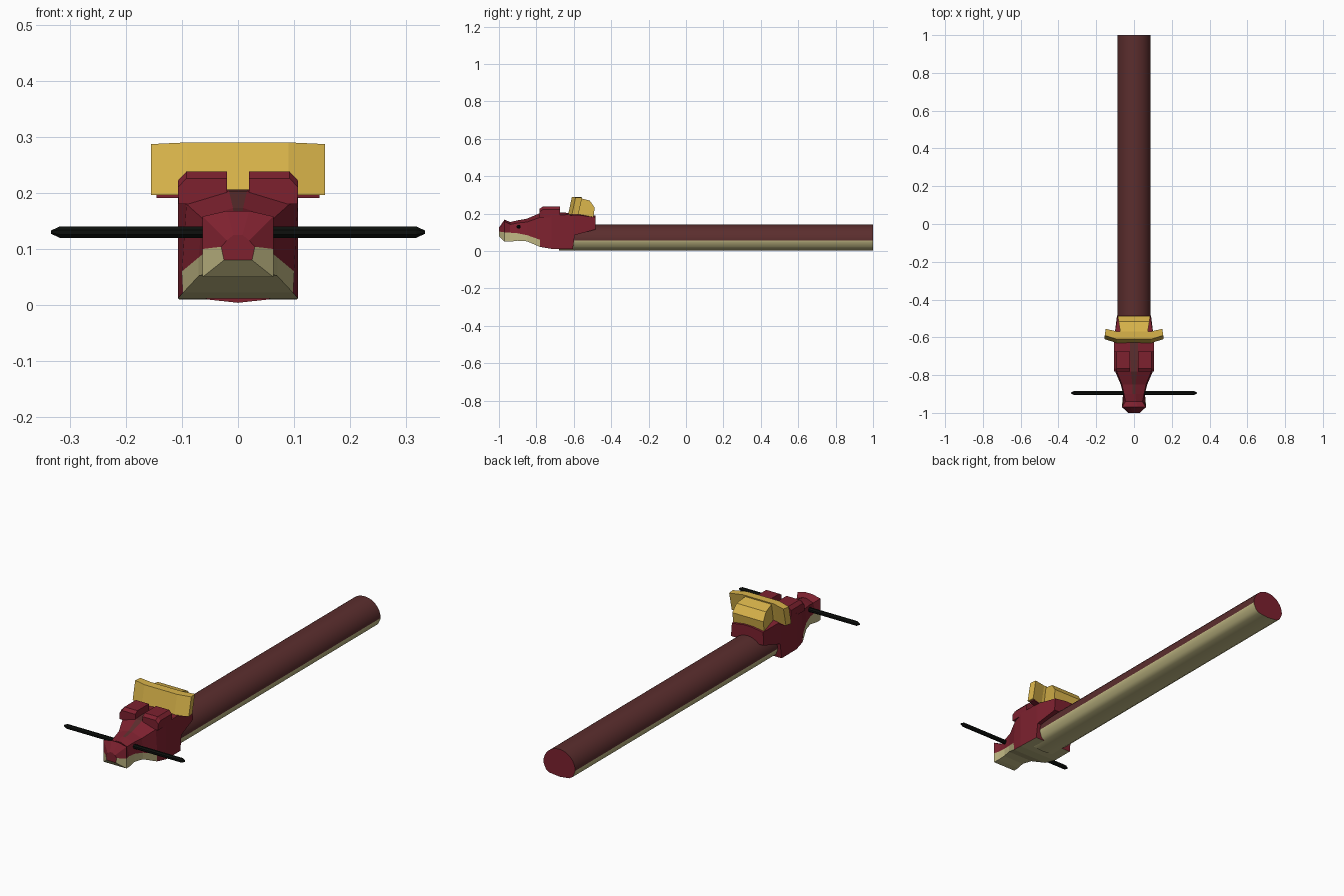
import bpy, bmesh, math

if "Cube" in bpy.data.objects:
    bpy.data.objects.remove(bpy.data.objects["Cube"])


def material(name, r, g, b):
    m = bpy.data.materials.new(name)
    m.diffuse_color = (r, g, b, 1)
    m.use_nodes = True
    m.node_tree.nodes["Principled BSDF"].inputs["Base Color"].default_value = m.diffuse_color
    return m


RED = material("crimson", 0.205, 0.015, 0.028)
BROWN = material("dark brown", 0.105, 0.027, 0.027)
CREAM = material("cream", 0.53, 0.48, 0.23)
GOLD = material("gold", 0.70, 0.46, 0.07)
BLACK = material("black", 0.004, 0.005, 0.004)


def loft(name, rings, mats, rule=None, smooth=0):
    """Skin equal-length rings of points; rule(face centre, ring, side) picks a material."""
    bm = bmesh.new()
    vs = [[bm.verts.new(p) for p in ring] for ring in rings]
    n = len(rings[0])
    for i in range(len(vs) - 1):
        for j in range(n):
            k = (j + 1) % n
            f = bm.faces.new((vs[i][j], vs[i][k], vs[i + 1][k], vs[i + 1][j]))
            if rule:
                f.material_index = rule(f.calc_center_median(), i, j)
    for ring in (vs[0], vs[-1]):
        bm.faces.new(ring)
    bmesh.ops.recalc_face_normals(bm, faces=bm.faces)
    me = bpy.data.meshes.new(name)
    bm.to_mesh(me)
    bm.free()
    for m in mats:
        me.materials.append(m)
    ob = bpy.data.objects.new(name, me)
    bpy.context.collection.objects.link(ob)
    if smooth:
        bpy.ops.object.select_all(action='DESELECT')
        ob.select_set(True)
        bpy.context.view_layer.objects.active = ob
        bpy.ops.object.shade_smooth_by_angle(angle=math.radians(smooth))
    return ob


# long body: round brown back, shallow cream belly, red end caps
profile = [(0.088 * math.cos(a), 0.056 + 0.085 * math.sin(a))
           for a in (math.pi * i / 16 for i in range(17))]
profile += [(-0.086, 0.048), (-0.074, 0.022), (-0.055, 0.01), (0, 0.004),
            (0.055, 0.01), (0.074, 0.022), (0.086, 0.048)]
loft("body", [[(x, y, z) for x, z in profile] for y in (-0.68, 1.0)],
     [RED, BROWN, CREAM], lambda c, i, j: 2 if c.z < 0.053 else 1, 35)

# head: sections as y, then (x, z) of jaw corner, mouth line, shoulder, crown
SECTIONS = [
    (-1.00, (0.025, 0.080), (0.030, 0.104), (0.020, 0.115), (0.008, 0.125)),
    (-0.97, (0.063, 0.050), (0.063, 0.100), (0.063, 0.158), (0.020, 0.168)),
    (-0.94, (0.062, 0.050), (0.057, 0.098), (0.045, 0.142), (0.010, 0.155)),
    (-0.90, (0.058, 0.055), (0.058, 0.095), (0.053, 0.150), (0.008, 0.164)),
    (-0.85, (0.070, 0.052), (0.070, 0.085), (0.064, 0.155), (0.009, 0.173)),
    (-0.78, (0.098, 0.022), (0.100, 0.060), (0.092, 0.180), (0.016, 0.203)),
    (-0.72, (0.107, 0.012), (0.107, 0.060), (0.107, 0.192), (0.020, 0.206)),
    (-0.605, (0.105, 0.010), (0.105, 0.085), (0.105, 0.195), (0.020, 0.204)),
    (-0.595, (0.104, 0.085), (0.104, 0.095), (0.104, 0.195), (0.020, 0.203)),
    (-0.485, (0.090, 0.115), (0.090, 0.130), (0.086, 0.180), (0.020, 0.190)),
]


def head_colour(c, i, j):
    if j == 7 and i < 7:                       # underside
        return 1
    if j in (0, 6) and i < 5:                  # lower jaw sides
        return 1
    return 2 if j == 3 and 2 < i < 8 else 0    # dark stripe on the crown


rings = [[(x, y, z) for x, z in half] + [(-x, y, z) for x, z in reversed(half)]
         for y, *half in SECTIONS]
head = loft("head", rings, [RED, CREAM, BROWN], head_colour)
for f in head.data.polygons:                   # lower part of the blunt nose cap
    if f.normal.y < -0.99:
        f.material_index = 0

# brow blocks over the eyes
for side, name in ((1, "right_brow"), (-1, "left_brow")):
    brow = [(0.020, 0.18), (0.106, 0.18), (0.107, 0.222), (0.092, 0.238), (0.020, 0.238)]
    loft(name, [[(side * x, y, z - dz * (z > 0.2)) for x, z in brow]
                for y, dz in ((-0.782, 0.012), (-0.765, 0.0), (-0.675, 0.0))], [RED])

# crest: swept plate across the back of the head
plate = [(-0.155, 0.02), (-0.09, 0.0), (0.09, 0.0), (0.155, 0.02),
         (0.15, 0.055), (0.085, 0.04), (-0.085, 0.04), (-0.15, 0.055)]
loft("crest_plate", [[(x, -0.63 + lean + y, z - (0.003 if abs(x) > 0.1 else 0) * (z > 0.2))
                      for x, y in plate]
                     for z, lean in ((0.196, 0.0), (0.29, 0.02))], [GOLD])

# crest block behind the plate
side_profile = [(-0.60, 0.185), (-0.59, 0.288), (-0.515, 0.27), (-0.488, 0.232), (-0.495, 0.18)]
loft("crest_block", [[(s * (0.068 + 0.16 * (y + 0.6)), y, z) for y, z in side_profile]
                     for s in (-1, 1)], [GOLD])

# red trim under the tips of the crest
for s, name in ((1, "right_crest_trim"), (-1, "left_crest_trim")):
    loft(name, [[(s * x, y, z) for x, y in ((0.09, -0.625), (0.145, -0.607),
                                            (0.142, -0.578), (0.085, -0.59))]
                for z in (0.191, 0.1965)], [RED])

# whiskers: one thin rod with pointed tips through the snout
rod = []
for x, r in ((-0.333, 0.3), (-0.318, 1), (0.318, 1), (0.333, 0.3)):
    rod.append([(x, -0.895 + 0.011 * r * math.cos(a), 0.13 + 0.011 * r * math.sin(a))
                for a in (math.pi / 4 * (k + 0.5) for k in range(8))])
loft("whiskers", rod, [BLACK])
